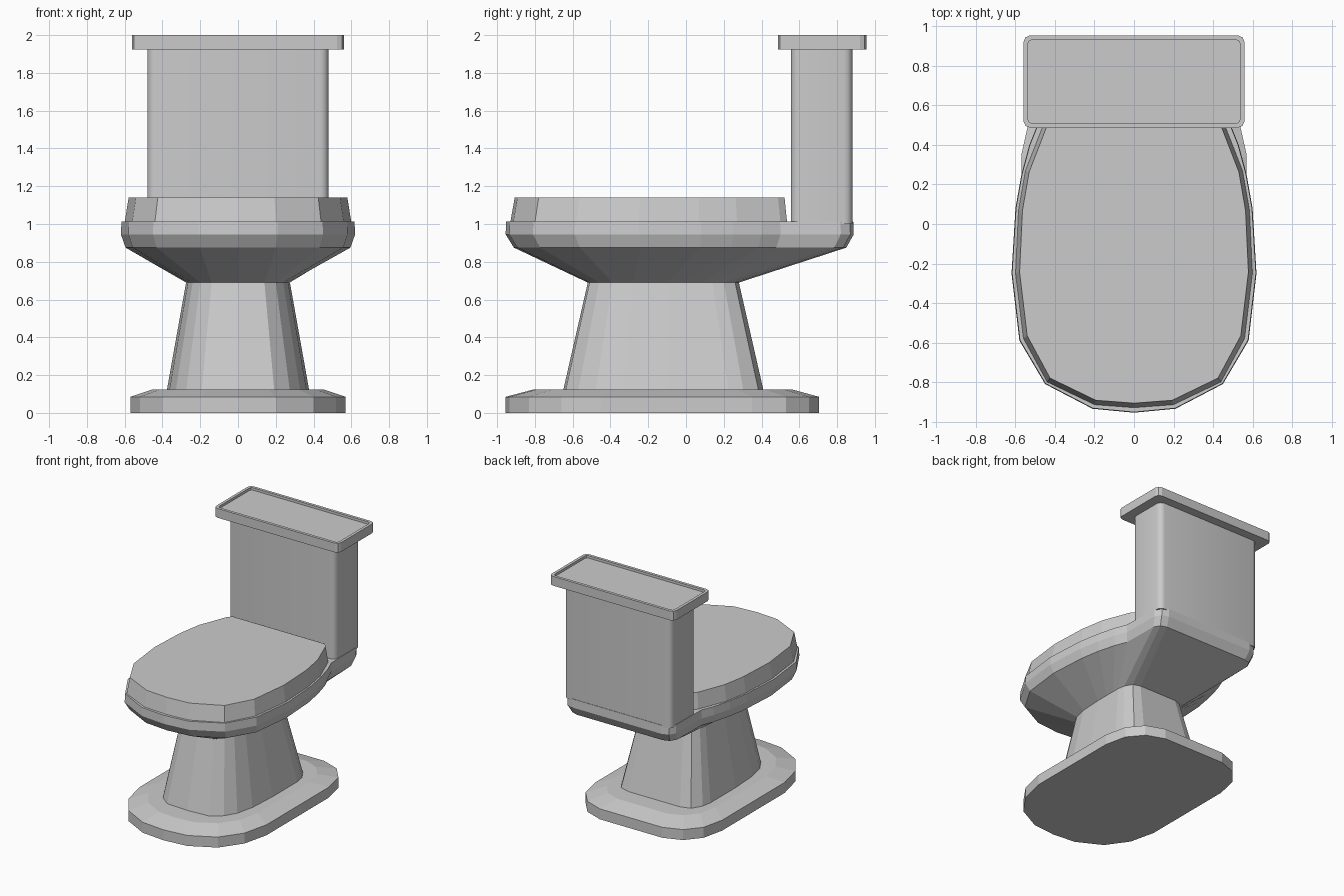
import bpy, bmesh
from math import radians, sin, cos, pi

cube = bpy.data.objects.get("Cube")
if cube:
    bpy.data.objects.remove(cube, do_unlink=True)

GREY = (0.6, 0.6, 0.6, 1)
porcelain = bpy.data.materials.new("grey porcelain")
porcelain.use_nodes = True
porcelain.diffuse_color = GREY
porcelain.node_tree.nodes["Principled BSDF"].inputs["Base Color"].default_value = GREY


def mirrored(half):
    """Close a right-hand outline, listed front to back, across x = 0."""
    return half + [(-x, y) for x, y in reversed(half) if x > 0]


def resized(loop, kx, ky, cy):
    return [(x * kx, cy + (y - cy) * ky) for x, y in loop]


def rounded_box(hx, y0, y1, r, steps):
    cy, hy = (y0 + y1) / 2, (y1 - y0) / 2
    loop = []
    for q, (sx, sy) in enumerate([(1, 1), (-1, 1), (-1, -1), (1, -1)]):
        for i in range(steps + 1):
            a = (q + i / steps) * pi / 2
            loop.append((sx * (hx - r) + r * cos(a), cy + sy * (hy - r) + r * sin(a)))
    return loop


def loft(name, layers, smooth=False):
    """Skin a stack of (z, outline) layers and cap both ends."""
    bm = bmesh.new()
    rings = [[bm.verts.new((x, y, z)) for x, y in loop] for z, loop in layers]
    n = len(rings[0])
    for low, high in zip(rings, rings[1:]):
        for i in range(n):
            j = (i + 1) % n
            bm.faces.new((low[i], low[j], high[j], high[i]))
    bm.faces.new(rings[0][::-1])
    bm.faces.new(rings[-1])
    bmesh.ops.recalc_face_normals(bm, faces=bm.faces)
    mesh = bpy.data.meshes.new(name)
    bm.to_mesh(mesh)
    bm.free()
    mesh.materials.append(porcelain)
    obj = bpy.data.objects.new(name, mesh)
    bpy.context.collection.objects.link(obj)
    if smooth:
        bpy.ops.object.select_all(action="DESELECT")
        obj.select_set(True)
        bpy.context.view_layer.objects.active = obj
        bpy.ops.object.shade_smooth_by_angle(angle=radians(35))
    return obj


# Outlines
rim = mirrored([(0, -.955), (.21, -.935), (.45, -.81), (.58, -.59), (.62, -.25), (.6, .08),
                (.57, .25), (.53, .4), (.49, .5), (.485, .82), (.455, .87), (.4, .888)])
neck = mirrored([(0, -.52), (.14, -.51), (.2, -.46), (.24, -.39), (.265, -.28), (.275, -.1),
                 (.275, 0), (.275, .08), (.275, .14), (.265, .2), (.23, .26), (.17, .28)])
lid = mirrored([(0, -.93), (.2, -.915), (.44, -.8), (.56, -.58), (.6, -.25), (.585, .07),
                (.55, .27), (.46, .5), (.43, .535)])
foot = mirrored([(0, -.955), (.2, -.935), (.4, -.83), (.52, -.66), (.57, -.45), (.57, .35),
                 (.53, .53), (.43, .65), (.28, .705)])

# Foot plate with a sloped shoulder
loft("foot_plate", [(0, foot), (.085, foot), (.125, resized(foot, .79, .82, -.11))])

# Pedestal, narrowing upward
loft("pedestal", [(.12, resized(neck, 1.37, 1.325, -.12)), (.69, neck)])

# Bowl flaring from the neck to the rim, with the tank shelf at the back
loft("bowl", [(.69, neck), (.875, resized(rim, .96, .955, .02)), (.945, rim),
              (1.013, resized(rim, .995, .997, 0))])

# Closed seat lid
loft("seat_lid", [(1.01, lid), (1.14, resized(lid, .965, .975, 0))])

# Tank
tank = rounded_box(.48, .555, .882, .045, 4)
loft("tank", [(1.0, tank), (1.93, tank)], smooth=True)

# Tank cover with a shallow recessed top
cover = rounded_box(.56, .487, .955, .035, 2)
inset = rounded_box(.537, .51, .932, .02, 2)
loft("tank_cover", [(1.925, cover), (2.0, cover), (2.0, inset), (1.98, inset)])
